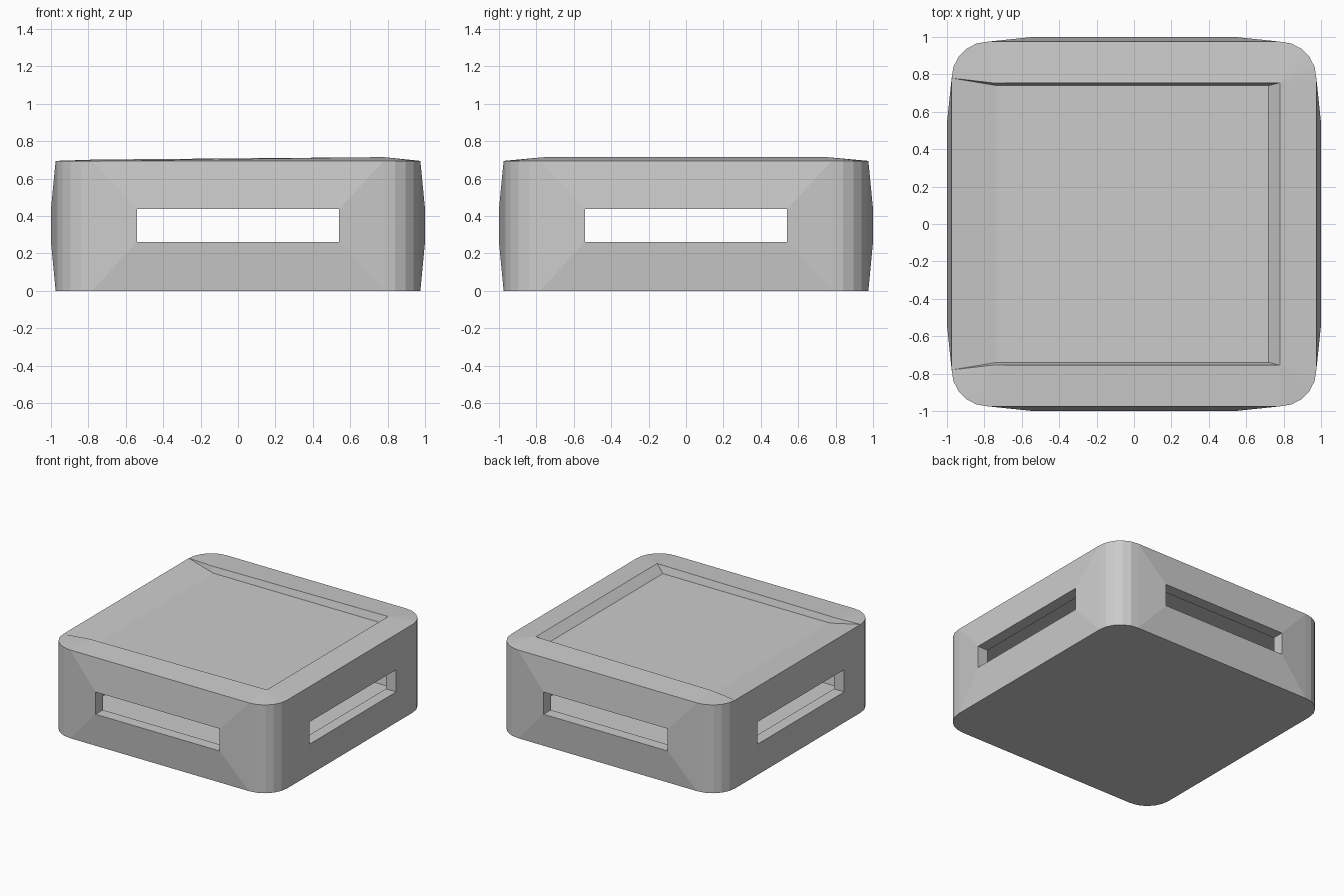
import bpy, bmesh
from math import sin, cos, pi
from mathutils import Matrix, Vector

if "Cube" in bpy.data.objects:
    bpy.data.objects.remove(bpy.data.objects["Cube"])

H, E, C = 0.695, 0.975, 0.78        # height, half width, corner arc centre
S, Z0, Z1 = 0.54, 0.262, 0.437      # slot half width, bottom, top
SIN, IN = 0.91, 0.885               # inner wall at slots, at cavity corners
F0, F1 = 0.09, 0.605                # cavity floor, ceiling
SEG = 5

bm = bmesh.new()


def face(pts, m=Matrix()):
    bm.faces.new([bm.verts.new(m @ Vector(p)) for p in pts])


def rect(x, y, z0, z1):
    return [(-x, -y, z0), (x, -y, z0), (x, -y, z1), (-x, -y, z1)]


def bridge(a, b, m):
    for i in range(4):
        j = (i + 1) % 4
        face([a[i], a[j], b[j], b[i]], m)


def arc(k, half, z):
    """Rounded corner k of an outline, counted from (+x, +y)."""
    m = Matrix.Rotation(k * pi / 2, 4, 'Z')
    r = half - C
    return [m @ Vector((C + r * cos(i * pi / 2 / SEG), C + r * sin(i * pi / 2 / SEG), z))
            for i in range(SEG + 1)]


# Four slotted walls, bulging slightly out to the slots, outside and inside
for k in range(4):
    m = Matrix.Rotation(k * pi / 2, 4, 'Z')
    rings = [rect(C, E, 0, H), rect(S, 1.0, Z0, Z1), rect(S, SIN, Z0, Z1), rect(C, IN, F0, F1)]
    for a, b in zip(rings, rings[1:]):
        bridge(a, b, m)

# Rounded corners of the body and the cavity, with floors and ceiling
for half, z0, z1 in ((E, 0, H), (IN, F0, F1)):
    lo = [p for k in range(4) for p in arc(k, half, z0)]
    hi = [p for k in range(4) for p in arc(k, half, z1)]
    for i in range(len(lo) - 1):
        if i % (SEG + 1) < SEG:
            face([lo[i], lo[i + 1], hi[i + 1], hi[i]])
    face(lo[::-1])
    if half == IN:
        face(hi)

# Top rim: rises to the opening, but falls to the panel on the left
XL, XR, Y, ZP = -0.735, 0.78, 0.755, 0.657
crest = [Vector(p) for p in [(XR, Y, 0.715), (-0.76, Y, 0.702), (-0.76, -Y, 0.702), (XR, -Y, 0.715)]]
for k in range(4):
    pts = arc(k, E, H)
    for a, b in zip(pts, pts[1:]):
        face([a, b, crest[k]])
    n = (k + 1) % 4
    if k != 1:
        face([pts[-1], arc(n, E, H)[0], crest[n], crest[k]])
low = [(XL, 0.74, ZP), (XL, -0.74, ZP)]
left_a, left_b = arc(1, E, H)[-1], arc(2, E, H)[0]
face([left_a, left_b, low[1], low[0]])
face([left_a, low[0], crest[1]])
face([left_b, crest[2], low[1]])

# Recessed panel, right ramp and the steps along front and back
face([(XL, -0.74, ZP), (0.72, -0.74, ZP), (0.72, 0.74, ZP), (XL, 0.74, ZP)])
face([(0.72, -0.74, ZP), crest[3], crest[0], (0.72, 0.74, ZP)])
for s, a, b in ((1, crest[1], crest[0]), (-1, crest[2], crest[3])):
    face([a, (XL, s * 0.74, ZP), (0.72, s * 0.74, ZP), b])

bmesh.ops.remove_doubles(bm, verts=bm.verts, dist=1e-4)
bmesh.ops.recalc_face_normals(bm, faces=bm.faces)
mesh = bpy.data.meshes.new("slotted_box")
bm.to_mesh(mesh)
bm.free()
bpy.context.collection.objects.link(bpy.data.objects.new("slotted_box", mesh))
